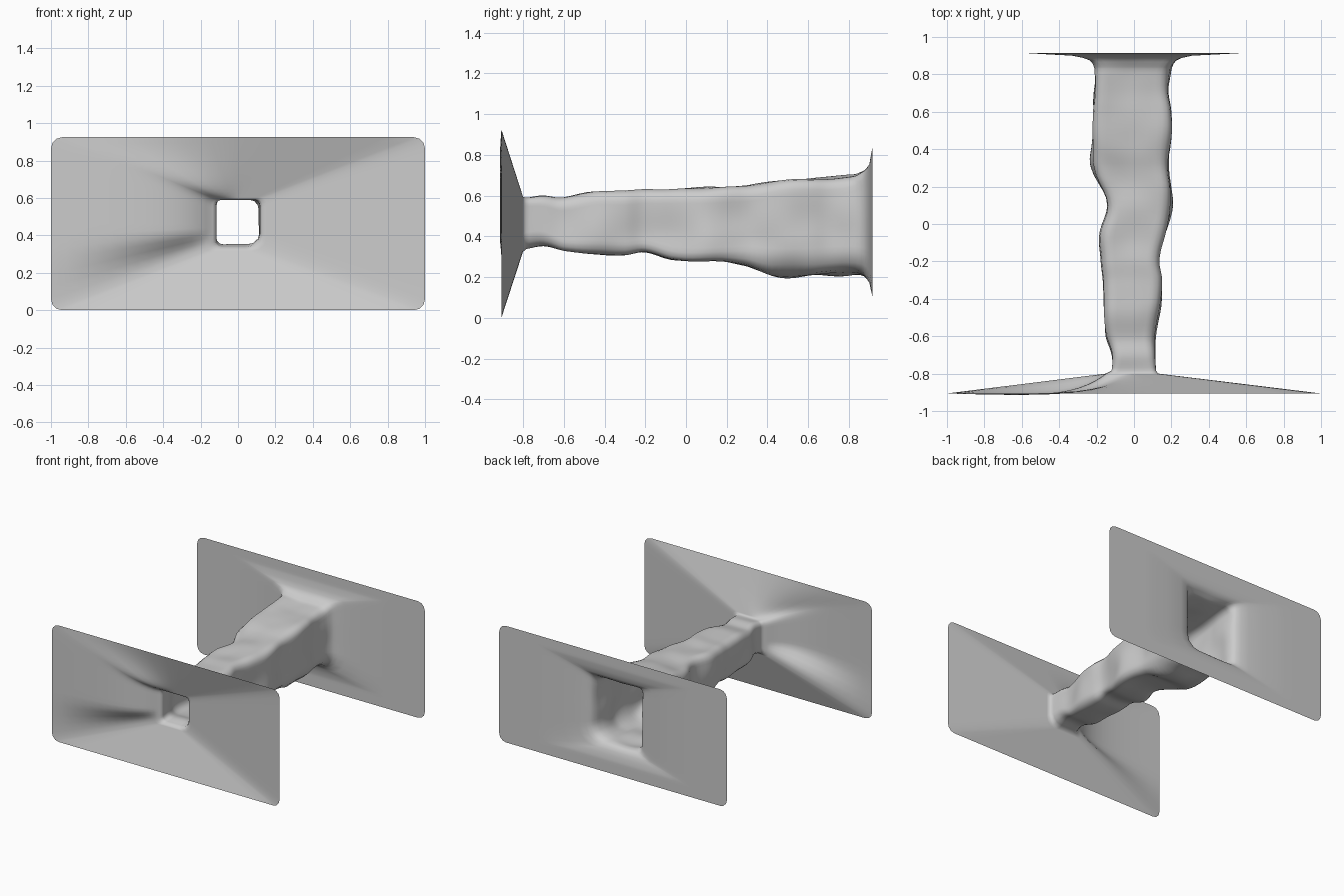
import bpy, bmesh, math
from mathutils import Vector, noise

if "Cube" in bpy.data.objects:
    bpy.data.objects.remove(bpy.data.objects["Cube"])

SIDE = 12      # segments along each side of a ring
CORNER = 3     # segments around each corner

# Tunnel sections: y, x min, x max, z min, z max, lower-right corner cut
KEYS = [
    (-0.80, -0.150, 0.130, 0.325, 0.595, 0.07),
    (-0.785, -0.120, 0.118, 0.338, 0.590, 0.07),
    (-0.70, -0.118, 0.115, 0.352, 0.602, 0.06),
    (-0.60, -0.148, 0.115, 0.335, 0.592, 0.04),
    (-0.45, -0.158, 0.140, 0.317, 0.622, 0.05),
    (-0.30, -0.155, 0.140, 0.310, 0.615, 0.05),
    (-0.20, -0.170, 0.130, 0.324, 0.627, 0.04),
    (-0.07, -0.178, 0.160, 0.290, 0.630, 0.04),
    (0.10, -0.143, 0.198, 0.280, 0.636, 0.05),
    (0.30, -0.218, 0.188, 0.258, 0.648, 0.07),
    (0.42, -0.220, 0.190, 0.208, 0.665, 0.11),
    (0.60, -0.215, 0.197, 0.208, 0.680, 0.11),
    (0.72, -0.207, 0.190, 0.210, 0.687, 0.11),
    (0.83, -0.205, 0.195, 0.216, 0.697, 0.11),
    (0.875, -0.235, 0.225, 0.205, 0.722, 0.11),
    (0.90, -0.330, 0.310, 0.172, 0.755, 0.12),
    (0.914, -0.580, 0.580, 0.110, 0.830, 0.10),
]


def catmull(a, b, c, d, t):
    return [0.5 * (2*q + (r-p)*t + (2*p-5*q+4*r-s)*t*t + (3*q-p-3*r+s)*t**3)
            for p, q, r, s in zip(a, b, c, d)]


def smooth(a, b, x):
    t = max(0, min(1, (x - a) / (b - a)))
    return t * t * (3 - 2 * t)


def ring(x0, x1, z0, z1, cuts):
    """Rounded rectangle in x, z; starts at the lower-left corner."""
    corners = [(x0, z0, 1, 1), (x1, z0, -1, 1), (x1, z1, -1, -1), (x0, z1, 1, -1)]
    arcs = []
    for i, ((x, z, sx, sz), r) in enumerate(zip(corners, cuts)):
        c = Vector((x + sx * r, z + sz * r))
        a0 = math.pi * (1 + i / 2)
        arcs.append([c + r * Vector((math.cos(a0 + k*math.pi/2/CORNER),
                                     math.sin(a0 + k*math.pi/2/CORNER)))
                     for k in range(CORNER + 1)])
    pts = []
    for i, arc in enumerate(arcs):
        pts += arc
        nxt = arcs[(i + 1) % 4][0]
        pts += [arc[-1].lerp(nxt, k / SIDE) for k in range(1, SIDE)]
    return pts


def loft(name, rings):
    bm = bmesh.new()
    rows = [[bm.verts.new(p) for p in r] for r in rings]
    n = len(rows[0])
    for a, b in zip(rows, rows[1:]):
        for i in range(n):
            j = (i + 1) % n
            bm.faces.new((a[i], a[j], b[j], b[i]))
    bmesh.ops.recalc_face_normals(bm, faces=bm.faces)
    me = bpy.data.meshes.new(name)
    bm.to_mesh(me)
    bm.free()
    ob = bpy.data.objects.new(name, me)
    bpy.context.collection.objects.link(ob)
    me.shade_smooth()
    return ob


# Tunnel walls with gentle rocky waviness
tunnel = []
last = len(KEYS) - 1
for i in range(last):
    steps = 2 if KEYS[i + 1][0] - KEYS[i][0] < 0.03 else 5
    for s in range(steps + (i == last - 1)):
        pick = [KEYS[min(max(i + o, 0), last)] for o in (-1, 0, 1, 2)]
        t = s / steps
        k = catmull(*pick, t)
        # Keep depth linear so stations never fold back
        y = KEYS[i][0] * (1 - t) + KEYS[i + 1][0] * t
        fade = max(0, min(1, (y + 0.78) / 0.15, (0.9 - y) / 0.1))
        row = []
        cx, cz = (k[1] + k[2]) / 2, (k[3] + k[4]) / 2
        c = 0.03 + 0.02 * fade
        for p in ring(*k[1:5], (c, k[5], c, c)):
            f = 1 + 0.1 * fade * noise.noise(Vector((p.x * 5, y * 5, p.y * 5)))
            row.append(Vector((cx + (p.x - cx) * f, y, cz + (p.y - cz) * f)))
        tunnel.append(row)

rim = ring(-1, 1, 0, 0.925, (0.06,) * 4)

# Front funnel: straight slopes; the left and upper-left side swells forward
front = []
for s in range(15):
    t = (s / 14) ** 1.4
    row = []
    for a, b in zip(tunnel[0], rim):
        w = smooth(0.06, 0.36, b.y) * smooth(0.1, -0.9, b.x)
        drop = (1 - w) * t + w * (1 - (1 - t) ** 6)
        bulge = 0.008 * w * math.sin(math.pi * t)
        row.append(Vector((a.x + (b.x - a.x) * t, -0.80 - 0.106 * drop - bulge,
                           a.z + (b.y - a.z) * t)))
    front.append(row)

# Back wall: flat outward continuation of the flare
back = []
for s in range(1, 6):
    t = s / 5
    back.append([Vector((a.x + (b.x - a.x) * t, 0.915, a.z + (b.y - a.z) * t))
                 for a, b in zip(tunnel[-1], rim)])

loft("tunnel_passage", front[:0:-1] + tunnel + back)
